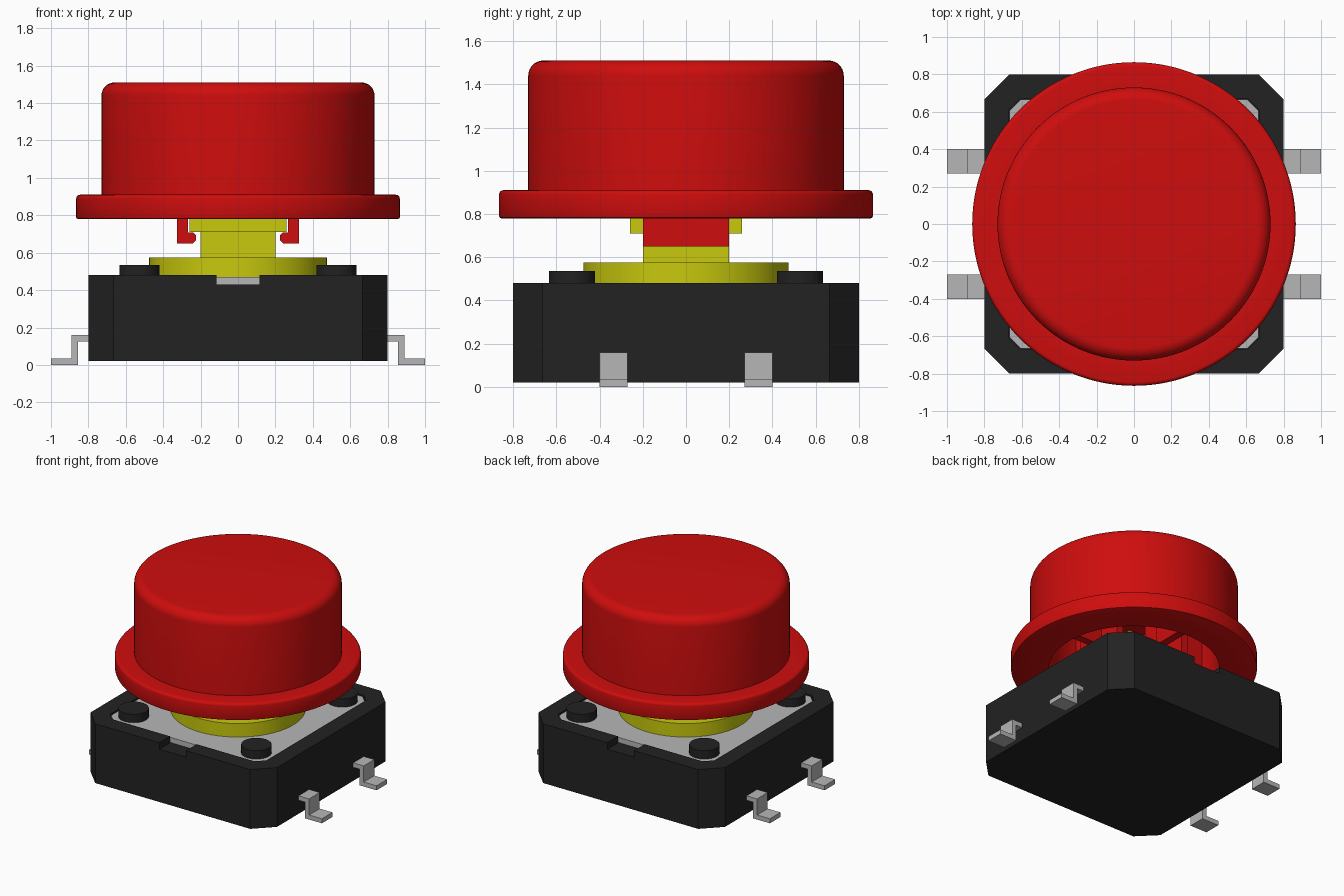
import bpy, bmesh, math
from mathutils import Matrix

if "Cube" in bpy.data.objects:
    bpy.data.objects.remove(bpy.data.objects["Cube"], do_unlink=True)


def material(name, rgb):
    m = bpy.data.materials.new(name)
    m.use_nodes = True
    m.diffuse_color = (*rgb, 1)
    m.node_tree.nodes["Principled BSDF"].inputs["Base Color"].default_value = (*rgb, 1)
    return m


RED = material("red plastic", (0.62, 0.004, 0.004))
YELLOW = material("yellow plastic", (0.58, 0.58, 0.004))
BLACK = material("black plastic", (0.016, 0.016, 0.016))
METAL = material("grey metal", (0.47, 0.47, 0.47))


def finish(name, bm, mat, smooth=False):
    bmesh.ops.recalc_face_normals(bm, faces=bm.faces)
    me = bpy.data.meshes.new(name)
    bm.to_mesh(me)
    bm.free()
    me.materials.append(mat)
    ob = bpy.data.objects.new(name, me)
    bpy.context.collection.objects.link(ob)
    if smooth:
        bpy.ops.object.select_all(action='DESELECT')
        ob.select_set(True)
        bpy.context.view_layer.objects.active = ob
        bpy.ops.object.shade_smooth_by_angle(angle=math.radians(35))
    return ob


def add_prism(bm, outline, lo, hi, place):
    """Extrude a 2D outline from lo to hi; place maps (u, v, w) to xyz."""
    base = [bm.verts.new(place(u, v, lo)) for u, v in outline]
    top = [bm.verts.new(place(u, v, hi)) for u, v in outline]
    bm.faces.new(base[::-1])
    bm.faces.new(top)
    n = len(base)
    for i in range(n):
        j = (i + 1) % n
        bm.faces.new((base[i], base[j], top[j], top[i]))


def add_box(bm, x, y, z):
    add_prism(bm, [(x[0], y[0]), (x[1], y[0]), (x[1], y[1]), (x[0], y[1])],
              z[0], z[1], lambda u, v, w: (u, v, w))


def octagon(h, c):
    k = h - c
    return [(-k, -h), (k, -h), (h, -k), (h, k), (k, h), (-k, h), (-h, k), (-h, -k)]


def lathe(name, profile, mat, steps=96):
    bm = bmesh.new()
    vs = [bm.verts.new((r, 0, z)) for r, z in profile]
    es = [bm.edges.new(p) for p in zip(vs, vs[1:])]
    bmesh.ops.spin(bm, geom=vs + es, cent=(0, 0, 0), axis=(0, 0, 1),
                   angle=math.tau, steps=steps)
    bmesh.ops.remove_doubles(bm, verts=bm.verts, dist=1e-4)
    return finish(name, bm, mat, True)


def fillet(cr, cz, r, n, a0=0, a1=90):
    return [(cr + r * math.cos(math.radians(a0 + (a1 - a0) * i / n)),
             cz + r * math.sin(math.radians(a0 + (a1 - a0) * i / n))) for i in range(n + 1)]


# Switch housing: chamfered block with a raised rim, notched front and back
bm = bmesh.new()
flat = lambda u, v, w: (u, v, w)
add_prism(bm, octagon(0.8, 0.135), 0.02, 0.43, flat)
half = [(0.115, -0.8), (0.665, -0.8), (0.8, -0.665), (0.8, 0.665), (0.665, 0.8),
        (0.115, 0.8), (0.115, 0.67), (0.61, 0.67), (0.67, 0.61), (0.67, -0.61),
        (0.61, -0.67), (0.115, -0.67)]
for s in (1, -1):
    add_prism(bm, half, 0.43, 0.48, lambda u, v, w: (s * u, v, w))
finish("switch_housing", bm, BLACK)

# Metal cover plate set inside the rim
bm = bmesh.new()
add_prism(bm, octagon(0.665, 0.06), 0.425, 0.47, flat)
finish("cover_plate", bm, METAL)

# Corner rivets
bm = bmesh.new()
for sx in (1, -1):
    for sy in (1, -1):
        bmesh.ops.create_cone(bm, cap_ends=True, segments=32, radius1=0.107, radius2=0.107,
                              depth=0.085,
                              matrix=Matrix.Translation((sx * 0.527, sy * 0.527, 0.4925)))
finish("corner_rivets", bm, BLACK, True)

# Bent solder legs
leg = [(0.78, 0.125), (0.855, 0.125), (0.855, 0.0), (1.0, 0.0), (1.0, 0.035),
       (0.89, 0.035), (0.89, 0.16), (0.78, 0.16)]
bm = bmesh.new()
for s in (1, -1):
    for y in (-0.335, 0.335):
        add_prism(bm, leg, y - 0.065, y + 0.065, lambda u, v, w: (s * u, w, v))
finish("solder_legs", bm, METAL)

# Yellow plunger: disc, square stem and wider head
lathe("plunger_disc", [(0, 0.46), (0.475, 0.46), (0.475, 0.575), (0, 0.575)], YELLOW, 64)
bm = bmesh.new()
add_box(bm, (-0.2, 0.2), (-0.2, 0.2), (0.56, 0.72))
add_box(bm, (-0.26, 0.26), (-0.26, 0.26), (0.71, 0.88))
finish("plunger_stem", bm, YELLOW)

# Hollow red cap with a flange
cap = ([(0, 1.40), (0.60, 1.40), (0.60, 0.78)]
       + fillet(0.855, 0.79, 0.01, 2, -90, 0)
       + fillet(0.845, 0.89, 0.02, 4)
       + [(0.73, 0.91)]
       + fillet(0.66, 1.44, 0.07, 8) + [(0, 1.51)])
lathe("cap", cap, RED, 128)

# Snap clips that grip the plunger head
clip = [(0.325, 1.41), (0.325, 0.65), (0.24, 0.65), (0.225, 0.665), (0.225, 0.695),
        (0.24, 0.708), (0.267, 0.708), (0.267, 1.41)]
bm = bmesh.new()
for s in (1, -1):
    add_prism(bm, clip, -0.2, 0.2, lambda u, v, w: (s * u, w, v))
finish("snap_clips", bm, RED)

# Stiffening ribs inside the cap
bm = bmesh.new()
for s in (1, -1):
    add_box(bm, sorted((s * 0.32, s * 0.61)), (-0.03, 0.03), (0.84, 1.41))
    add_box(bm, (-0.03, 0.03), sorted((s * 0.28, s * 0.61)), (0.84, 1.41))
finish("cap_ribs", bm, RED)
